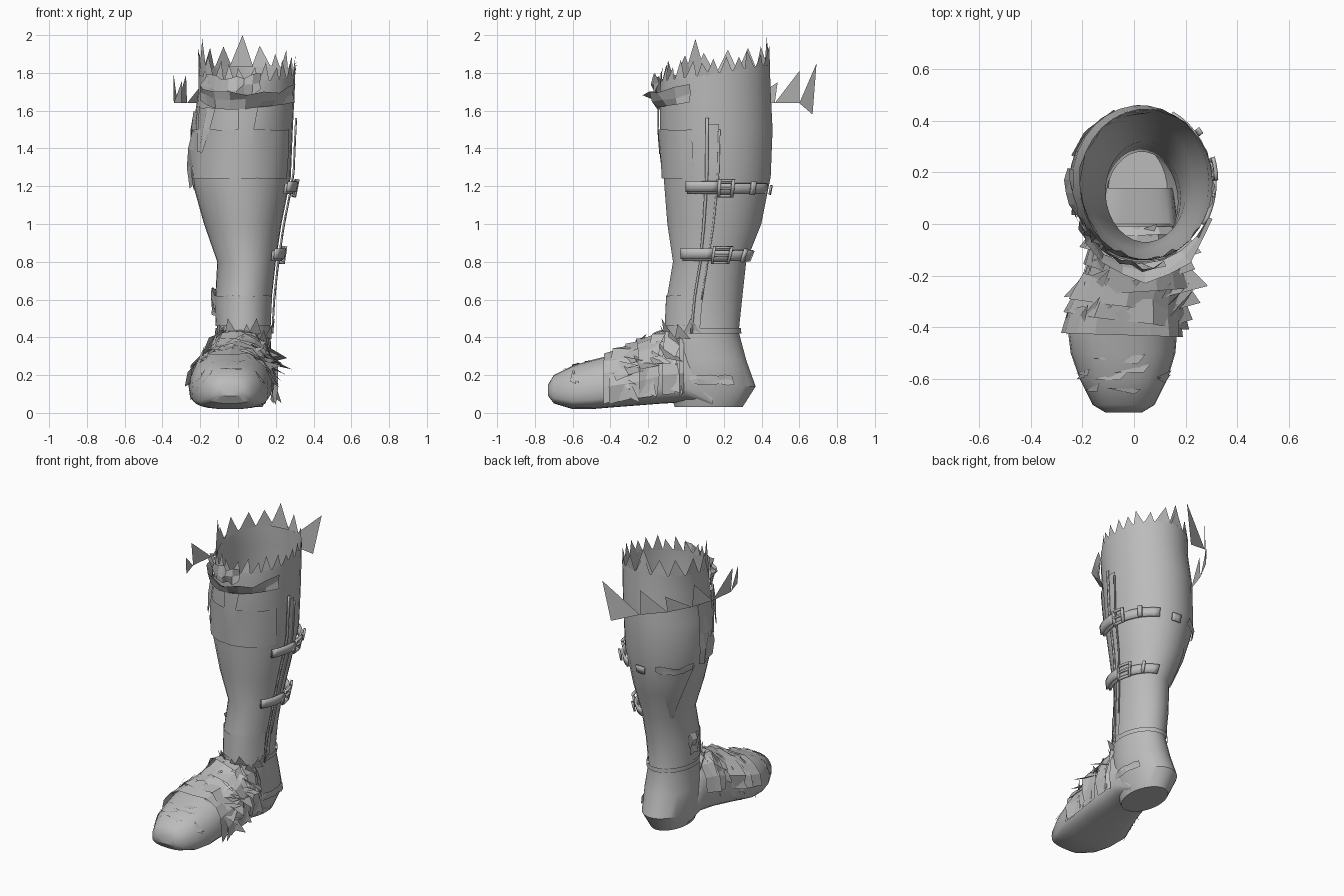
import bpy, math, random
from mathutils import Vector

random.seed(11)
cube = bpy.data.objects.get("Cube")
if cube:
    bpy.data.objects.remove(cube)

leather = bpy.data.materials.new("grey leather")
leather.use_nodes = True
GREY = (0.5, 0.5, 0.5, 1)
leather.diffuse_color = GREY
leather.node_tree.nodes["Principled BSDF"].inputs["Base Color"].default_value = GREY


def make(name, verts, faces, thick=0, smooth=False):
    me = bpy.data.meshes.new(name)
    me.from_pydata([tuple(v) for v in verts], [], faces)
    me.materials.append(leather)
    ob = bpy.data.objects.new(name, me)
    bpy.context.collection.objects.link(ob)
    if thick:
        mod = ob.modifiers.new("thickness", "SOLIDIFY")
        mod.thickness = thick
        mod.offset = 0
    if smooth:
        bpy.ops.object.select_all(action="DESELECT")
        ob.select_set(True)
        bpy.context.view_layer.objects.active = ob
        bpy.ops.object.shade_smooth_by_angle(angle=math.radians(35))
    return ob


def triangles(name, points):
    return make(name, points, [(i, i + 1, i + 2) for i in range(0, len(points), 3)])


def grid(name, rows, closed=False, cap=False, **kw):
    n = len(rows[0])
    verts = [p for r in rows for p in r]
    faces = []
    for j in range(len(rows) - 1):
        for i in range(n if closed else n - 1):
            k = (i + 1) % n
            faces.append((j*n + i, j*n + k, j*n + n + k, j*n + n + i))
    if cap:
        faces.append(list(range(n))[::-1])
    return make(name, verts, faces, **kw)


def sample(table, t):
    # Linear interpolation between profile stations
    for a, b in zip(table, table[1:]):
        if t <= b[0]:
            break
    f = (t - a[0]) / (b[0] - a[0])
    return [p + (q - p) * f for p, q in zip(a[1:], b[1:])]


# Leg stations: height, x range, y range
LEG = [(0.03, -0.10, 0.13, -0.06, 0.30), (0.14, -0.14, 0.17, -0.10, 0.37),
       (0.28, -0.13, 0.18, -0.11, 0.32), (0.43, -0.11, 0.17, -0.11, 0.28),
       (0.62, -0.12, 0.18, -0.10, 0.30), (0.80, -0.11, 0.20, -0.07, 0.32),
       (1.00, -0.18, 0.23, -0.10, 0.40), (1.25, -0.25, 0.28, -0.12, 0.45),
       (1.50, -0.24, 0.29, -0.14, 0.46), (1.70, -0.21, 0.30, -0.14, 0.45),
       (2.00, -0.21, 0.31, -0.12, 0.44)]
# Foot stations: y, x range, bottom, top
FOOT = [(-0.73, -0.11, 0.03, 0.09, 0.15), (-0.70, -0.16, 0.08, 0.05, 0.20),
        (-0.60, -0.21, 0.13, 0.02, 0.25), (-0.50, -0.245, 0.16, 0.02, 0.28),
        (-0.38, -0.26, 0.17, 0.03, 0.31), (-0.25, -0.21, 0.18, 0.04, 0.35),
        (-0.12, -0.17, 0.18, 0.05, 0.42), (0.0, -0.14, 0.17, 0.055, 0.44),
        (0.14, -0.12, 0.15, 0.035, 0.12)]


def leg(deg, z, off=0):
    x0, x1, y0, y1 = sample(LEG, z)
    a = math.radians(deg)
    return Vector(((x0 + x1) / 2 + ((x1 - x0) / 2 + off) * math.cos(a),
                   (y0 + y1) / 2 + ((y1 - y0) / 2 + off) * math.sin(a), z))


def foot(deg, y, off=0):
    x0, x1, zb, zt = sample(FOOT, y)
    a = math.radians(deg)
    c, s = math.cos(a), math.sin(a)
    zm = zb + (zt - zb) * 0.38
    h = (zt - zm + off) if s > 0 else (zm - zb + off)
    flat = 0.95 if s > 0 else 0.5
    return Vector(((x0 + x1) / 2 + ((x1 - x0) / 2 + off) * math.copysign(abs(c) ** 0.8, c),
                   y, zm + h * math.copysign(abs(s) ** flat, s)))


def rim(deg):
    return 1.80 + 0.045 * math.sin(math.radians(deg))


def patch(name, a0, a1, z0, z1, off=0.01, lean=0, sag=0, jag=0, taper=0, flare=0,
          nu=8, nv=2, thick=0, smooth=True):
    # Piece of leather lying on the leg
    rows = []
    for j in range(nv + 1):
        v = j / nv
        row = []
        for i in range(nu + 1):
            u = i / nu
            w = 0.5 + (u - 0.5) * (1 - taper * (1 - v))
            z = z0 + (z1 - z0) * v - sag * math.sin(math.pi * u)
            row.append(leg(a0 + (a1 - a0) * w + lean * v, z + random.uniform(-jag, jag),
                           off + flare * v * math.sin(math.pi * u) + random.uniform(-jag, jag)))
        rows.append(row)
    return grid(name, rows, thick=thick, smooth=smooth)


# Heel, ankle and shaft in one open tube
angles = range(0, 360, 12)
rows = [[leg(a, s[0]) for a in angles] for s in LEG[:-1]]
rows.append([leg(a, rim(a)) for a in angles])
grid("boot_shaft", rows, closed=True, cap=True, smooth=True)

# Forefoot and sole, running under the heel
rows = [[foot(-a, s[0]) for a in range(0, 360, 15)] for s in FOOT]
grid("forefoot", rows, closed=True, cap=True, smooth=True).data.flip_normals()

# Torn teeth around the top edge, wide at the back and left
points = []
a = -10
while a < 350:
    w = 24 if 50 < a < 215 else 14
    mid = a + w / 2
    tip = rim(mid) + (random.uniform(0.10, 0.13) if w > 20 else random.uniform(0.06, 0.10))
    points += [leg(a, rim(a) - 0.01), leg(a + w, rim(a + w) - 0.01),
               leg(mid + random.uniform(-4, 4), min(2, tip), random.uniform(-0.01, 0.01))]
    a += w
triangles("torn_rim", points)
# Two taller torn pieces
triangles("tall_tears", [leg(82, 1.83, -0.01), leg(112, 1.83, -0.01), leg(96, 2.0, -0.01),
                         leg(190, 1.78), leg(216, 1.76), leg(203, 1.98)])

# Loose strip of spikes curving around the back
arc = [(-0.30, -0.13), (-0.34, 0.0), (-0.32, 0.17), (-0.27, 0.32), (-0.19, 0.47),
       (-0.07, 0.60), (0.10, 0.67)]
leans = (-0.1, -0.1, 0.9, 1.1, 1.0, 1.3)
tips = (1.76, 1.80, 1.79, 1.75, 1.81, 1.85)
points = []
for i, (lean, top) in enumerate(zip(leans, tips)):
    p, q = Vector((*arc[i], 1.64)), Vector((*arc[i + 1], 1.64 if i < 5 else 1.58))
    tip = p.lerp(q, lean)
    tip.z = top
    points += [p, q, tip]
triangles("loose_spikes", points)

# Folded cuff and overlapping panels on the shaft
patch("front_cuff", 205, 335, 1.65, 1.73, off=0.02, flare=0.06, sag=0.04, jag=0.012, smooth=False)
patch("cuff_fold", 215, 285, 1.70, 1.79, off=0.03, sag=0.03, jag=0.02, smooth=False)
patch("upper_front_panel", 195, 335, 1.24, 1.50, off=0.008, jag=0.003, nu=12)
patch("knee_tongue", 262, 285, 1.37, 1.62, off=0.012, taper=0.5, nu=3)
patch("ankle_cuff", 180, 345, 0.46, 0.62, off=0.006, jag=0.002, nu=12)
patch("side_panel", 170, 205, 1.20, 1.60, off=0.012, jag=0.012, nu=4, nv=4, smooth=False)
patch("side_tatter", 205, 235, 1.38, 1.62, off=0.015, jag=0.012, taper=0.7, nu=3, smooth=False)
patch("calf_patch", 110, 165, 0.80, 1.20, off=0.006, taper=0.9, nu=6, nv=4)
patch("calf_fold", 110, 160, 1.18, 1.23, off=0.014, sag=0.02, jag=0.006)
patch("heel_band", -20, 200, 0.42, 0.45, off=0.01, nu=16, nv=1)
patch("heel_strap", -45, 30, 0.15, 0.20, off=0.012, jag=0.006, smooth=False)
patch("ankle_fins", 165, 195, 0.52, 0.66, off=0.015, jag=0.015, nu=3, nv=3, smooth=False)

# Side closure: a long flap with raised edges
patch("side_flap", -15, -4, 0.42, 1.53, off=0.012, lean=7, nu=2, nv=12)
patch("flap_front_edge", -17, -14, 0.42, 1.56, off=0.018, lean=7, nu=1, nv=12, thick=0.008)
patch("flap_back_edge", -5, -3, 0.60, 1.50, off=0.016, lean=7, nu=1, nv=12, thick=0.006)

# Buckled straps
for label, z, a0, a1, b0, b1 in (("upper", 1.19, -31, 62, 1, 17), ("lower", 0.835, -40, 74, 2, 26)):
    patch(label + "_strap", a0, a1, z - 0.03, z + 0.025, off=0.022, nu=12, thick=0.015)
    patch(label + "_strap_end", a0, b0, z - 0.02, z + 0.035, off=0.038, nu=6, thick=0.015)
    for part, c0, c1, h0, h1 in (("front", b0, b0 + 3, -0.045, 0.045),
                                 ("back", b1 - 3, b1, -0.045, 0.045),
                                 ("top", b0, b1, 0.033, 0.047), ("bottom", b0, b1, -0.047, -0.033),
                                 ("prong", b0, b1, -0.005, 0.005),
                                 ("loop", b1 + 18, b1 + 23, -0.036, 0.034)):
        patch(f"{label}_buckle_{part}", c0, c1, z + h0, z + h1, off=0.042, nu=3, nv=1, thick=0.014)
patch("rear_keeper", 80, 94, 1.155, 1.205, off=0.014, nu=3, thick=0.01)

# Diagonal crumpled wraps over the instep
for i in range(8):
    y = -0.43 + i * 0.055
    slope = random.uniform(-0.07, 0.06)
    rows = []
    for side in (0, 1):
        row = []
        for a in range(-20, 200, 22):
            yy = y + slope * math.cos(math.radians(a)) + side * random.uniform(0.06, 0.11)
            row.append(foot(a, min(-0.01, yy), 0.008 + random.uniform(0, 0.028) * (1.5 - side)))
        rows.append(row)
    grid(f"instep_wrap_{i + 1}", rows)


# Ragged scraps on the foot
def scraps(name, count, y0, y1, a0, a1, size, lift):
    points = []
    for _ in range(count):
        a = random.uniform(a0, a1)
        y = random.uniform(y0, y1)
        points += [foot(a, y, 0.008), foot(a + random.uniform(20, 45), y + random.uniform(-0.5, 0.5) * size, 0.012),
                   foot(a - 8, min(0, y + random.uniform(0.4, 1) * size), random.uniform(0.3, 1) * lift)]
    triangles(name, points)


scraps("instep_scraps", 16, -0.42, -0.08, 15, 140, 0.11, 0.06)
scraps("inner_side_scraps", 8, -0.40, -0.08, 130, 175, 0.10, 0.035)
scraps("outer_side_scraps", 12, -0.40, -0.05, -15, 40, 0.12, 0.07)
scraps("toe_scraps", 9, -0.66, -0.48, 10, 150, 0.05, 0.014)

# Long outer splinters
points = []
for i in range(5):
    y = -0.37 + i * 0.065
    tip = foot(10, y, 0.06 + 0.025 * (i % 3))
    tip.z = 0.17 + 0.03 * i
    points += [foot(75, y - 0.06, 0.02), foot(15, y + 0.10, 0.015), tip]
triangles("outer_splinters", points)

# Ragged collar where foot meets ankle
points = []
for i in range(9):
    a = 195 + i * 17
    z = 0.36 + 0.03 * (i % 3)
    points += [leg(a, z, 0.01), leg(a + 28, z, 0.012), leg(a + 12, z + 0.08, 0.03 + 0.01 * (i % 2))]
triangles("ankle_scraps", points)
